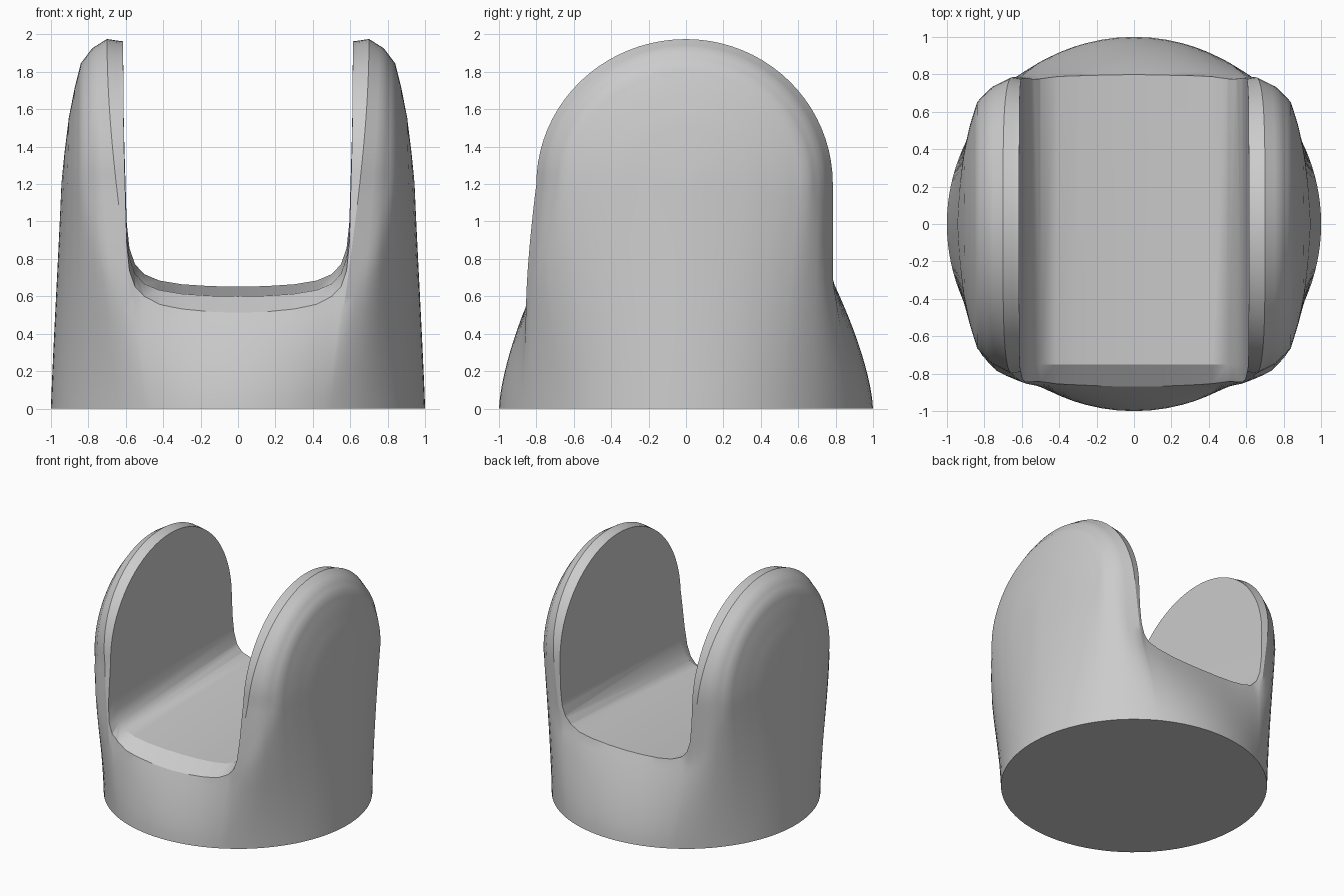
import bpy
import bmesh
import math

if "Cube" in bpy.data.objects:
    bpy.data.objects.remove(bpy.data.objects["Cube"], do_unlink=True)

ARCH_Z, ARCH_R = 1.2, 0.775
FRONT, BACK = 0.80, 0.785


def make_object(name, bm):
    bmesh.ops.recalc_face_normals(bm, faces=bm.faces)
    mesh = bpy.data.meshes.new(name)
    bm.to_mesh(mesh)
    bm.free()
    obj = bpy.data.objects.new(name, mesh)
    bpy.context.scene.collection.objects.link(obj)
    return obj


def loft(rows):
    """Skin a list of equally long point rows."""
    bm = bmesh.new()
    grid = [[bm.verts.new(p) for p in row] for row in rows]
    for a, b in zip(grid, grid[1:]):
        for i in range(len(a) - 1):
            bm.faces.new((a[i], a[i + 1], b[i + 1], b[i]))
    return bm, grid


# Arch layers from the middle outwards: base angle, upper x, inset from arch
KEYS = [(0, 0, 0), (15, 0.32, 0), (27, 0.62, 0.012), (30, 0.70, 0),
        (43, 0.78, 0.05), (56, 0.84, 0.13), (64, 0.872, 0.26),
        (72, 0.90, 0.42), (81, 0.915, 0.60), (90, 0.925, ARCH_R)]


def refine(keys, steps=3):
    out = []
    for a, b in zip(keys, keys[1:]):
        for s in range(steps):
            out.append([p + (q - p) * s / steps for p, q in zip(a, b)])
    return out + [list(keys[-1])]


def layer_curve(angle, x_top, inset, side):
    """One arch line, running from the front foot over the top to the back foot."""
    base_x, base_y = math.sin(math.radians(angle)), math.cos(math.radians(angle))
    k = 1 - inset / ARCH_R

    def x_at(z):
        t = min(z / 1.975, 1)
        g = 0.5 * (1 - (1 - t) ** 2) + 0.5 * t * t * (3 - 2 * t)
        return side * (base_x + (x_top - base_x) * g)

    def leg(z, front):
        start = 0.55 if front else 0.68
        blend = start + min(1, inset / 0.13) * (ARCH_Z - start)
        y = BACK
        if front:
            u = max(0, (z - start) / (ARCH_Z - start))
            y = 0.855 - 0.055 * u ** 1.5
        f = min(1, z / blend) ** 1.5
        return base_y + (y * k - base_y) * f

    zs = [ARCH_Z * i / 20 for i in range(20)]
    pts = [(x_at(z), -leg(z, True), z) for z in zs]
    for i in range(41):
        a = math.pi * i / 40
        c = math.cos(a)
        z = ARCH_Z + ARCH_R * k * math.sin(a)
        pts.append((x_at(z), -c * k * (FRONT if c > 0 else BACK), z))
    pts += [(x_at(z), leg(z, False), z) for z in reversed(zs)]
    return pts


# Body: round foot growing into a deep arch with rounded cheeks
layers = refine(KEYS)
rows = [layer_curve(*l, -1) for l in reversed(layers[1:])]
rows += [layer_curve(*l, 1) for l in layers]
bm, grid = loft(rows)
bm.faces.new([r[0] for r in grid] + [r[-1] for r in reversed(grid)])
bmesh.ops.remove_doubles(bm, verts=bm.verts, dist=0.0002)
body = make_object("cradle_body", bm)

# Slot cutter: U-shaped section, floor dropping to a lip at the front
HALF = [(0, 0.655), (0.15, 0.658), (0.3, 0.668), (0.42, 0.688), (0.5, 0.722),
        (0.55, 0.775), (0.58, 0.86), (0.595, 1.0), (0.61, 1.5), (0.62, 2.6)]
profile = [(-x, z) for x, z in reversed(HALF[1:])] + HALF
sections = [(-1.2, -0.385), (-0.75, -0.055), (1.2, 0.01)]
bm, grid = loft([[(x, y, z + drop) for x, z in profile] for y, drop in sections])
bm.faces.new(grid[0])
bm.faces.new(grid[-1])
bm.faces.new([r[0] for r in grid] + [r[-1] for r in reversed(grid)])
cutter = make_object("slot_cutter", bm)
cutter.hide_render = True

# Cut the slot, then drop the helper
mod = body.modifiers.new("slot", "BOOLEAN")
mod.operation = "DIFFERENCE"
mod.solver = "EXACT"
mod.object = cutter
bpy.context.view_layer.objects.active = body
body.select_set(True)
bpy.ops.object.modifier_apply(modifier=mod.name)
bpy.data.objects.remove(cutter, do_unlink=True)

# Plain grey material
grey = bpy.data.materials.new("plain_grey")
grey.use_nodes = True
color = (0.6, 0.6, 0.6, 1)
grey.diffuse_color = color
grey.node_tree.nodes["Principled BSDF"].inputs["Base Color"].default_value = color
body.data.materials.clear()
body.data.materials.append(grey)

bpy.ops.object.select_all(action="DESELECT")
body.select_set(True)
bpy.ops.object.shade_smooth_by_angle(angle=math.radians(30))
